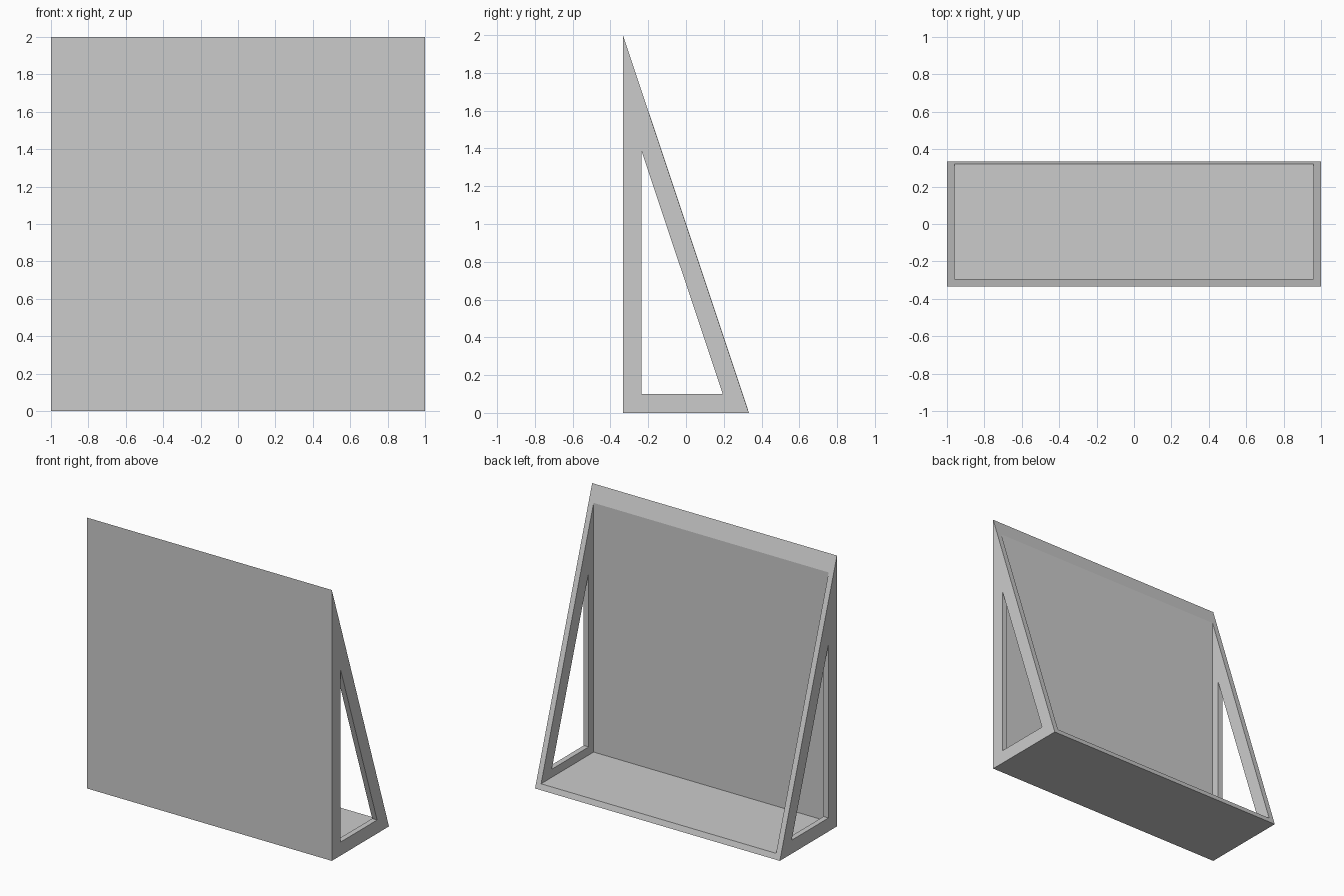
import bpy, bmesh

if "Cube" in bpy.data.objects:
    bpy.data.objects.remove(bpy.data.objects["Cube"])


def prism(name, profile, half_width):
    """Extrude a (y, z) profile along x, centred on x = 0."""
    bm = bmesh.new()
    face = bm.faces.new([bm.verts.new((-half_width, y, z)) for y, z in profile])
    ext = bmesh.ops.extrude_face_region(bm, geom=[face])
    moved = [v for v in ext["geom"] if isinstance(v, bmesh.types.BMVert)]
    bmesh.ops.translate(bm, verts=moved, vec=(2 * half_width, 0, 0))
    bmesh.ops.recalc_face_normals(bm, faces=bm.faces)
    mesh = bpy.data.meshes.new(name)
    bm.to_mesh(mesh)
    bm.free()
    obj = bpy.data.objects.new(name, mesh)
    bpy.context.collection.objects.link(obj)
    return obj


def cut(target, cutter):
    """Subtract the cutter, apply the result and remove the cutter."""
    cutter.hide_render = True
    mod = target.modifiers.new("cut", "BOOLEAN")
    mod.operation = "DIFFERENCE"
    mod.solver = "EXACT"
    mod.object = cutter
    bpy.context.view_layer.objects.active = target
    bpy.ops.object.modifier_apply(modifier=mod.name)
    bpy.data.objects.remove(cutter, do_unlink=True)


DEPTH = 1 / 3   # half depth of the base
WALL = 0.04     # panel thickness

# Solid wedge: upright front, flat base, sloping back
wedge = prism("wedge_shell", [(-DEPTH, 0), (DEPTH, 0), (-DEPTH, 2)], 1)

# Hollow interior, open along the sloping back
y0 = -DEPTH + WALL
cut(wedge, prism("cavity_cutter",
                 [(y0, WALL), (0.6, WALL), (0.6, 2.2), (y0, 2.2)], 1 - WALL))

# Triangular window through both side panels
cut(wedge, prism("window_cutter",
                 [(-0.235, 0.10), (0.195, 0.10), (-0.235, 1.385)], 1.2))
